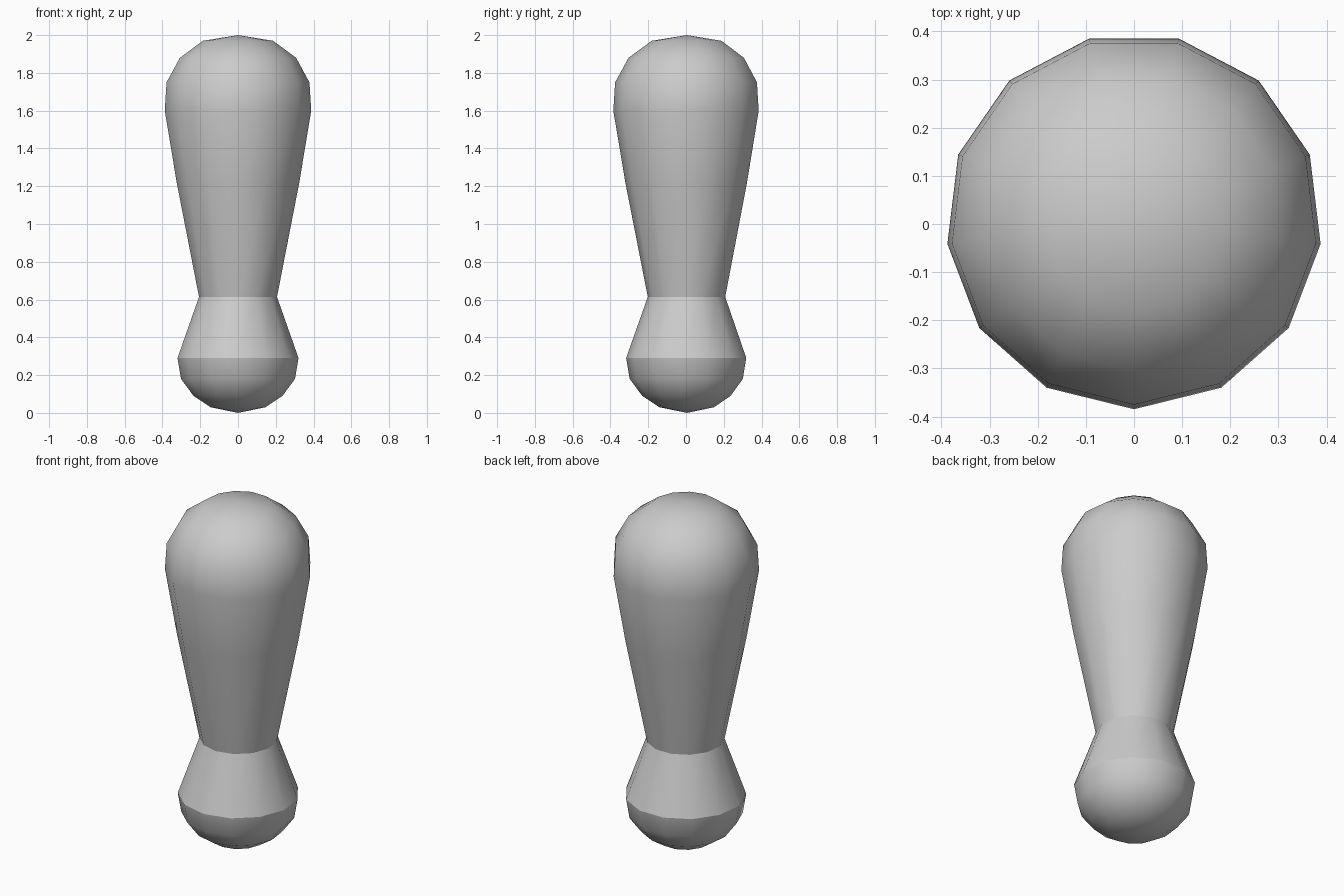
import bpy, bmesh, math

if "Cube" in bpy.data.objects:
    bpy.data.objects.remove(bpy.data.objects["Cube"])

SIDES = 13
CENTRE_Y = 0.0057
# Profile rings from bottom to top: (radius, height, hard crease)
RINGS = [
    (0.1465, 0.03, False), (0.237, 0.09, False), (0.304, 0.18, False),
    (0.3225, 0.291, True), (0.208, 0.614, True), (0.327, 1.22, False),
    (0.3905, 1.60, False), (0.381, 1.75, False), (0.31, 1.88, False),
    (0.187, 1.97, False),
]

bm = bmesh.new()


def ring(radius, z):
    pts = []
    for i in range(SIDES):
        a = -math.pi / 2 + math.tau * i / SIDES
        pts.append(bm.verts.new((radius * math.cos(a), radius * math.sin(a) + CENTRE_Y, z)))
    return pts


# Turned wall of the body
rings = [ring(r, z) for r, z, _ in RINGS]
for low, high in zip(rings, rings[1:]):
    for i in range(SIDES):
        j = (i + 1) % SIDES
        bm.faces.new((low[i], low[j], high[j], high[i]))

# Rounded ends closed with a fan
bottom = bm.verts.new((0, CENTRE_Y, 0))
top = bm.verts.new((0, CENTRE_Y, 2))
for i in range(SIDES):
    j = (i + 1) % SIDES
    bm.faces.new((bottom, rings[0][j], rings[0][i]))
    bm.faces.new((top, rings[-1][i], rings[-1][j]))

# Smooth surface with hard creases at the foot and waist
for f in bm.faces:
    f.smooth = True
for verts, (_, _, hard) in zip(rings, RINGS):
    if hard:
        for i in range(SIDES):
            bm.edges.get((verts[i], verts[(i + 1) % SIDES])).smooth = False

bmesh.ops.recalc_face_normals(bm, faces=bm.faces[:])
mesh = bpy.data.meshes.new("turned_body")
bm.to_mesh(mesh)
bm.free()
bpy.context.collection.objects.link(bpy.data.objects.new("turned_body", mesh))
